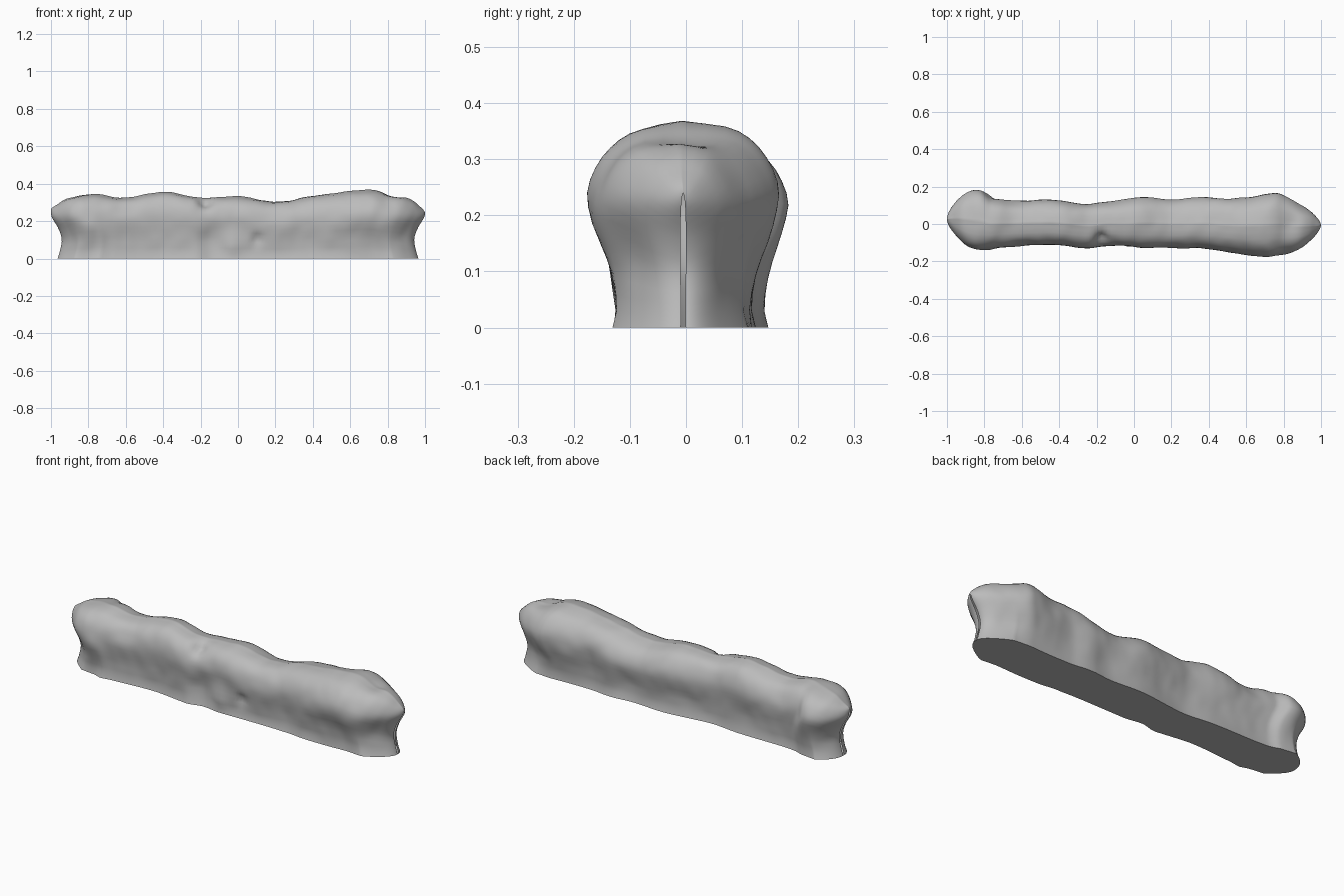
import bpy
import bmesh
import math
from mathutils import Vector, noise

cube = bpy.data.objects.get("Cube")
if cube:
    bpy.data.objects.remove(cube, do_unlink=True)

STEPS = 180
SIDE = 18

# Outline stations along the length: (position, value)
top_line = [(-1, .26), (-.97, .285), (-.9, .325), (-.77, .345), (-.58, .328), (-.4, .36), (-.2, .33),
            (0, .335), (.2, .303), (.45, .345), (.6, .355), (.72, .372), (.8, .35), (.9, .325), (.97, .28), (1, .24)]
back_line = [(-1, .03), (-.95, .13), (-.88, .175), (-.82, .175), (-.76, .135), (-.4, .125), (-.22, .11),
             (.05, .14), (.25, .13), (.4, .145), (.5, .135), (.75, .163), (.85, .13), (.95, .07), (1, 0)]
front_line = [(-1, .02), (-.95, -.07), (-.85, -.14), (-.7, -.125), (-.45, -.11), (-.25, -.13), (-.15, -.115),
              (-.04, -.13), (.3, -.13), (.5, -.15), (.7, -.172), (.85, -.15), (.95, -.09), (1, -.01)]

# Cross-section: (height share, width share), and end pull-in by height
section = [(0, .88), (.04, .83), (.3, .86), (.5, .96), (.64, 1), (.78, .92), (.9, .72), (.97, .42), (1, 0)]
end_reach = [(0, .965), (.03, .955), (.1, .942), (.16, .96), (.22, .995), (.25, 1), (.4, 1)]

# Pits and bumps: centre, radius, depth
dents = [((-.18, -.07, .29), .05, .035), ((.1, -.12, .1), .04, .02), ((-.05, -.12, .2), .1, .015),
         ((.84, 0, .34), .08, .012), ((-.2, -.12, .02), .07, -.012), ((-.03, -.12, .06), .06, -.012)]


def curve_at(points, x):
    """Smooth interpolation through the points."""
    last = len(points) - 1
    i = 0
    while i < last - 1 and x > points[i + 1][0]:
        i += 1

    def slope(k):
        a, b = points[max(k - 1, 0)], points[min(k + 1, last)]
        return (b[1] - a[1]) / (b[0] - a[0])

    (xa, ya), (xb, yb) = points[i], points[i + 1]
    span = xb - xa
    t = min(max((x - xa) / span, 0), 1)
    ease = t * t * (3 - 2 * t)
    return (ya + (yb - ya) * ease + span * t * (1 - t) * ((1 - t) * slope(i) - t * slope(i + 1)))


def by_angle(points):
    """Respace stations so that the ends close in a round curve."""
    return [(math.acos(-x), y) for x, y in points]


tops, backs, fronts = map(by_angle, (top_line, back_line, front_line))


def body_point(theta, share, side):
    x = -math.cos(theta)
    top, back, front = (curve_at(line, theta) for line in (tops, backs, fronts))
    middle, half = (back + front) / 2, (back - front) / 2
    # Keep the foot even where the body bulges
    foot = min(1, .137 / max(half, .01))
    pinch = 1 - (1 - foot) * max(0, 1 - share / .5)
    y = middle + side * half * pinch * max(curve_at(section, share), 0)
    z = top * share
    p = Vector((x * curve_at(end_reach, z), y, z))
    # Uneven lumpy surface
    lump = noise.noise(p * 7) * .008 + noise.noise(p * 16) * .003
    inward = Vector((0, middle - p.y, (.18 - p.z) * .6))
    if inward.length > .02:
        inward.normalize()
        push = lump * min(1, half / .1) * min(1, share * 4)
        for centre, radius, depth in dents:
            push += depth * math.exp(-((p - Vector(centre)).length / radius) ** 2 * 2)
        p += inward * push
    p.z = max(p.z, 0) if share else 0
    return p


# Long lumpy body lofted from end to end
bm = bmesh.new()
shares = [math.sin(math.pi / 2 * i / SIDE) for i in range(SIDE + 1)]
ring_spots = [(s, -1) for s in shares] + [(s, 1) for s in reversed(shares[:-1])]
rings = [[bm.verts.new(body_point(math.pi * i / STEPS, s, side)) for s, side in ring_spots]
         for i in range(STEPS + 1)]
for a, b in zip(rings, rings[1:]):
    for j in range(len(a)):
        k = (j + 1) % len(a)
        bm.faces.new((a[j], b[j], b[k], a[k]))
bmesh.ops.remove_doubles(bm, verts=bm.verts, dist=.0005)
bmesh.ops.recalc_face_normals(bm, faces=bm.faces)
mesh = bpy.data.meshes.new("lumpy_body")
bm.to_mesh(mesh)
bm.free()
body = bpy.data.objects.new("lumpy_body", mesh)
bpy.context.collection.objects.link(body)

# Plain grey colour
grey = bpy.data.materials.new("plain_grey")
grey.use_nodes = True
colour = (.5, .5, .5, 1)
grey.diffuse_color = colour
grey.node_tree.nodes["Principled BSDF"].inputs["Base Color"].default_value = colour
mesh.materials.append(grey)

bpy.context.view_layer.objects.active = body
body.select_set(True)
bpy.ops.object.shade_smooth_by_angle(angle=math.radians(40))
